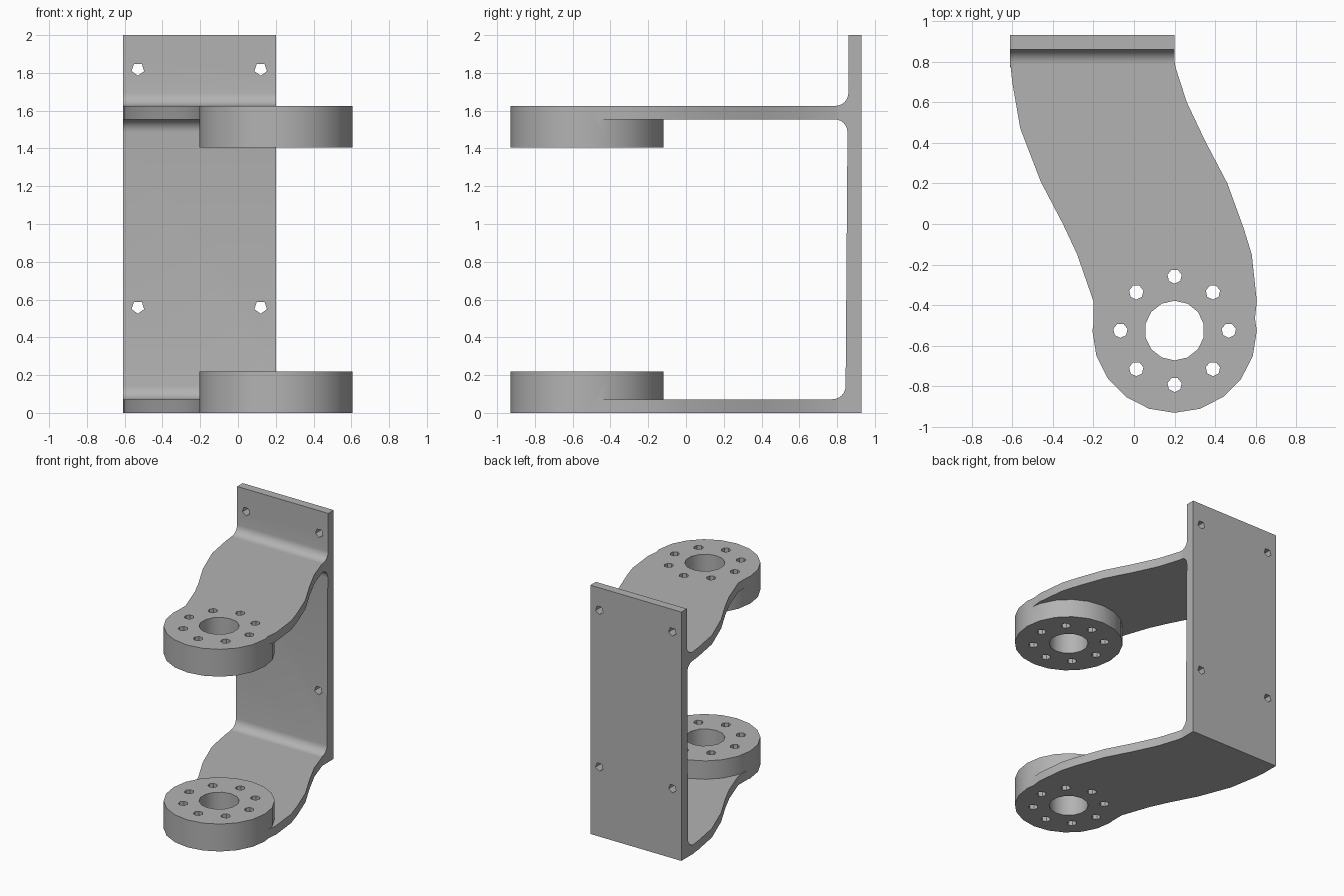
import bpy, bmesh, math
from mathutils import Matrix, Vector

cube = bpy.data.objects.get("Cube")
if cube:
    bpy.data.objects.remove(cube, do_unlink=True)

grey = bpy.data.materials.new("plain grey")
grey.use_nodes = True
grey.diffuse_color = (0.45, 0.45, 0.45, 1)
grey.node_tree.nodes["Principled BSDF"].inputs["Base Color"].default_value = grey.diffuse_color


def prism(name, points, offset):
    """Extrude a closed outline of 3D points along offset."""
    bm = bmesh.new()
    face = bm.faces.new([bm.verts.new(p) for p in points])
    out = bmesh.ops.extrude_face_region(bm, geom=[face])
    bmesh.ops.translate(bm, vec=Vector(offset),
                        verts=[v for v in out["geom"] if isinstance(v, bmesh.types.BMVert)])
    bmesh.ops.recalc_face_normals(bm, faces=bm.faces)
    mesh = bpy.data.meshes.new(name)
    bm.to_mesh(mesh)
    bm.free()
    obj = bpy.data.objects.new(name, mesh)
    bpy.context.collection.objects.link(obj)
    mesh.materials.append(grey)
    return obj


def ring(x, y, z, radius, sides):
    return [(x + radius * math.sin(math.tau * i / sides),
             y - radius * math.cos(math.tau * i / sides), z) for i in range(sides)]


def combine(target, tool, operation):
    """Apply a boolean and discard the tool."""
    mod = target.modifiers.new("combine", "BOOLEAN")
    mod.object, mod.operation, mod.solver = tool, operation, "EXACT"
    bpy.context.view_layer.update()
    bpy.context.view_layer.objects.active = target
    bpy.ops.object.modifier_apply(modifier=mod.name)
    bpy.data.objects.remove(tool, do_unlink=True)


def fillet(y, z, start, r=0.07):
    """Quarter arc round the centre (y, z), turning clockwise from start."""
    return [(y + r * math.cos(a), z + r * math.sin(a))
            for a in (math.radians(start - 15 * i) for i in range(7))]


LEFT, RIGHT, ROOT = -0.61, 0.2, 0.78
HUB = (0.2, -0.525)

# Back plate with filleted arm roots, extruded across its width
section = [(0.93, 0), (0.93, 2), (0.86, 2)]
section += fillet(0.79, 1.695, 0)
section += [(ROOT, 1.625), (ROOT, 1.555)]
section += fillet(0.785, 1.485, 90)
section += fillet(0.775, 0.142, 0)
section += [(ROOT - 0.01, 0.072), (ROOT - 0.01, 0)]
plate = prism("back_plate", [(LEFT, y, z) for y, z in section], (RIGHT - LEFT, 0, 0))

# Screw holes through the plate
for x in (-0.53, 0.12):
    for z in (0.56, 1.82):
        outline = [(px, 0.7, pz) for px, pz, _ in ring(x, z, 0, 0.035, 5)]
        combine(plate, prism("screw_cutter", outline, (0, 0.4, 0)), "DIFFERENCE")

# Swept arm outline, from the plate to the hub and back
ARM = [(LEFT, 0.8), (-0.6, 0.7), (-0.56, 0.47), (-0.46, 0.21), (-0.35, 0),
       (-0.28, -0.15), (-0.2, -0.38), (-0.2, -0.5), (0.2, -0.75), (0.59, -0.52),
       (0.605, -0.38), (0.58, -0.15), (0.54, -0.02), (0.46, 0.2),
       (0.35, 0.41), (0.26, 0.6), (0.205, 0.77), (RIGHT, 0.8)]


def build_arm(name, arm_z, hub_z):
    arm = prism(name, [(x, y, arm_z) for x, y in ARM], (0, 0, 0.072))
    hub = prism("hub", ring(*HUB, hub_z, 0.405, 20), (0, 0, 0.22))
    combine(arm, hub, "UNION")
    # Centre bore and bolt circle
    bores = [prism("bore_cutter", ring(*HUB, hub_z - 0.1, 0.147, 14), (0, 0, 0.5))]
    for x, y, z in ring(*HUB, hub_z - 0.1, 0.267, 8):
        bores.append(prism("bolt_cutter", ring(x, y, z, 0.036, 7), (0, 0, 0.5)))
    for bore in bores:
        combine(arm, bore, "DIFFERENCE")
    return arm


# Join each arm to the plate as one solid bracket
combine(plate, build_arm("lower_arm", 0, 0), "UNION")
combine(plate, build_arm("upper_arm", 1.553, 1.405), "UNION")
plate.name = "bracket"

bpy.ops.object.select_all(action="DESELECT")
plate.select_set(True)
bpy.context.view_layer.objects.active = plate
bpy.ops.object.shade_smooth_by_angle(angle=math.radians(30))
